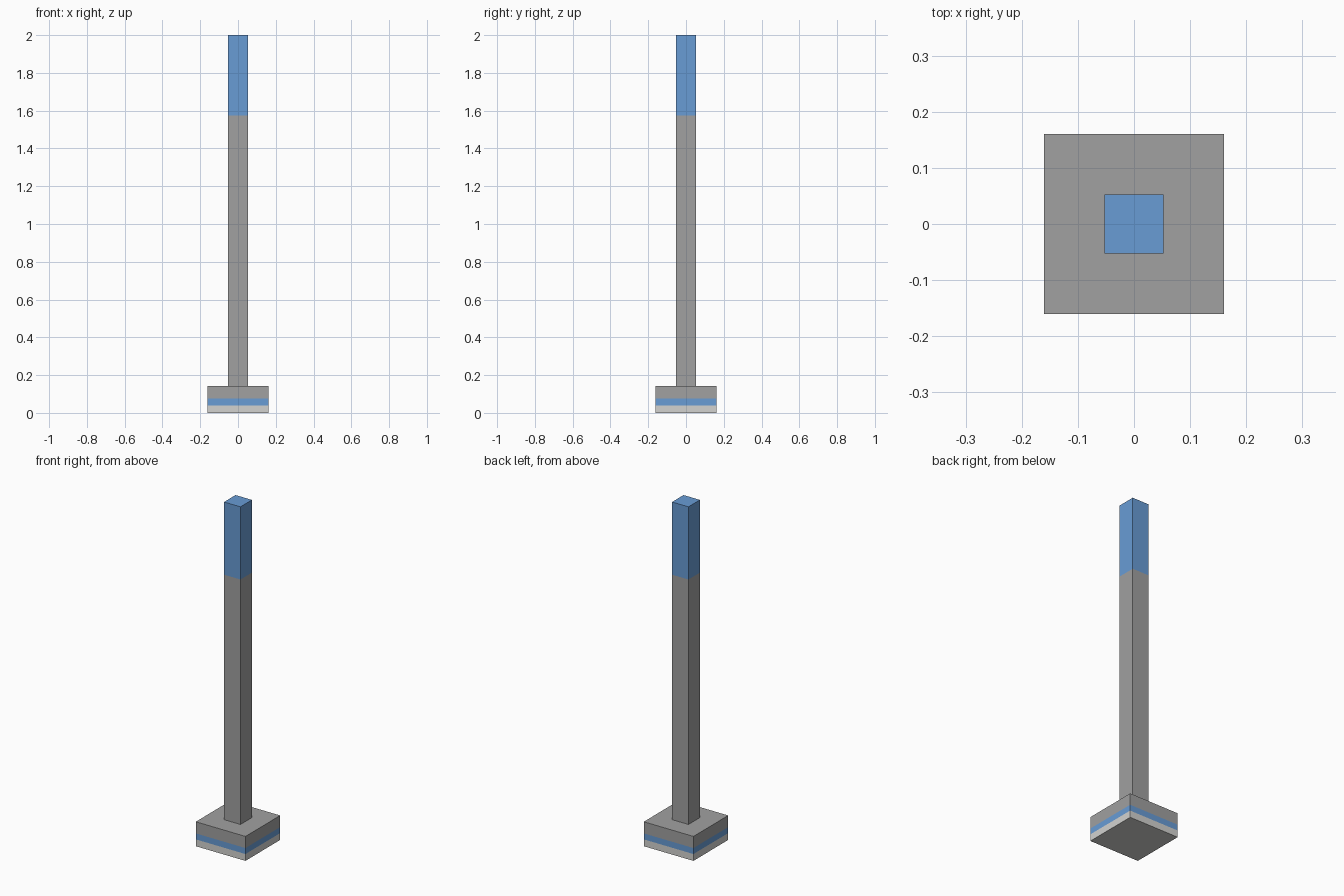
import bpy
import bmesh

default = bpy.data.objects.get("Cube")
if default:
    bpy.data.objects.remove(default, do_unlink=True)


def make_material(name, rgb):
    mat = bpy.data.materials.new(name)
    mat.use_nodes = True
    mat.diffuse_color = (*rgb, 1)
    mat.node_tree.nodes["Principled BSDF"].inputs["Base Color"].default_value = (*rgb, 1)
    return mat


grey = make_material("mid grey", (0.354, 0.354, 0.354))
blue = make_material("blue", (0.140, 0.332, 0.665))
pale = make_material("pale grey", (0.650, 0.650, 0.630))


def banded_box(name, half, bottom, bands):
    """Square box cut into level bands; bands = [(top height, material), ...]."""
    mats = [m for _, m in bands]
    top = bands[-1][0]
    bm = bmesh.new()
    bmesh.ops.create_cube(bm, size=1)
    for v in bm.verts:
        v.co = (v.co.x * 2 * half, v.co.y * 2 * half, top if v.co.z > 0 else bottom)
    # Cut the walls at each colour change
    for z, _ in bands[:-1]:
        bmesh.ops.bisect_plane(bm, geom=bm.verts[:] + bm.edges[:] + bm.faces[:],
                               plane_co=(0, 0, z), plane_no=(0, 0, 1))
    # Colour by height
    for f in bm.faces:
        z = f.calc_center_median().z
        f.material_index = next(i for i, (t, _) in enumerate(bands) if z <= t + 1e-5)
    mesh = bpy.data.meshes.new(name)
    bm.to_mesh(mesh)
    bm.free()
    for m in mats:
        mesh.materials.append(m)
    obj = bpy.data.objects.new(name, mesh)
    bpy.context.collection.objects.link(obj)


# Square plinth with a pale foot and a blue stripe
banded_box("base", 0.1605, 0.0, [(0.04, pale), (0.075, blue), (0.143, grey)])

# Tall square post with a blue top section
banded_box("post", 0.053, 0.143, [(1.575, grey), (2.0, blue)])
